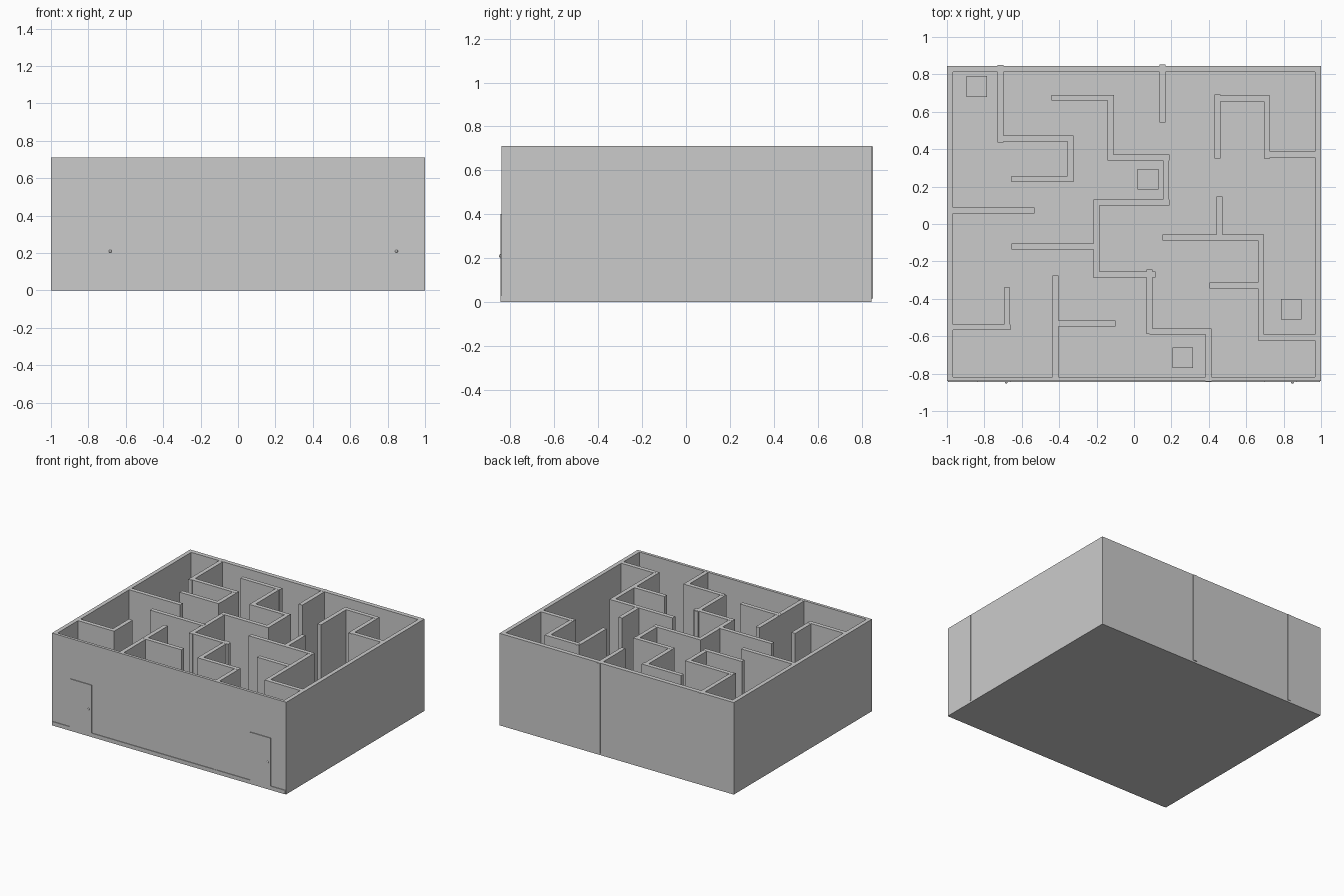
import bpy
import math

H = 0.71      # wall top
F = 0.03      # floor thickness
T = 0.032     # maze wall thickness


def box(name, x0, x1, y0, y1, z0, z1):
    bpy.ops.mesh.primitive_cube_add(size=1, location=((x0 + x1) / 2, (y0 + y1) / 2, (z0 + z1) / 2))
    ob = bpy.context.object
    ob.name = name
    ob.scale = (x1 - x0, y1 - y0, z1 - z0)
    bpy.ops.object.transform_apply(location=False, rotation=False, scale=True)
    return ob


# Floor slab, its front edge shows as a plinth
box("floor", -0.995, 0.995, -0.845, 0.84, 0, F)

# Outer walls
box("left_wall", -1, -0.968, -0.84, 0.845, 0, H)
box("right_wall", 0.968, 1, -0.84, 0.845, 0, H)
box("back_wall", -0.998, 0.998, 0.812, 0.846, 0, H)
box("front_wall", -0.998, 0.998, -0.84, -0.818, F, H)

# Maze walls running along x: (start, end, y centre)
for x0, x1, y in [
    (-0.726, -0.324, 0.458), (-0.656, -0.324, 0.241), (-0.442, -0.106, 0.675),
    (-0.142, 0.19, 0.356), (-0.217, 0.19, 0.115), (-0.656, -0.206, -0.12),
    (-0.217, 0.115, -0.27), (0.083, 0.415, -0.576), (0.442, 0.726, 0.672),
    (0.699, 0.999, 0.372), (-0.98, -0.533, 0.072), (-0.98, -0.661, -0.552),
    (-0.425, -0.099, -0.533), (0.153, 0.694, -0.072), (0.404, 0.667, -0.329),
    (0.683, 1.001, -0.608),
]:
    box("maze_wall_x", x0, x1, y - T / 2, y + T / 2, F / 2, H)

# Maze walls running along y: (start, end, x centre)
for y0, y1, x in [
    (0.437, 0.85, -0.715), (0.233, 0.458, -0.34), (0.351, 0.69, -0.126),
    (0.1, 0.356, 0.172), (-0.29, 0.131, -0.201), (-0.587, -0.244, 0.083),
    (-0.842, -0.56, 0.399), (0.544, 0.852, 0.153), (0.351, 0.692, 0.447),
    (0.351, 0.688, 0.71), (-0.565, -0.34, -0.678), (-0.83, -0.276, -0.42),
    (-0.088, 0.147, 0.458), (-0.624, -0.06, 0.678),
]:
    box("maze_wall_y", x - T / 2, x + T / 2, y0, y1, F / 2, H - 0.001)

# Small blocks standing in the maze
for x, y in [(-0.84, 0.735), (0.075, 0.24), (0.84, -0.455), (0.26, -0.715)]:
    box("block", x - 0.055, x + 0.055, y - 0.055, y + 0.055, F, F + 0.11)

# Two front doors with round knobs
for x0, x1 in [(-0.84, -0.66), (0.695, 0.87)]:
    box("door", x0, x1, -0.846, -0.835, F, 0.4)
    bpy.ops.mesh.primitive_uv_sphere_add(segments=16, ring_count=8, radius=0.008,
                                         location=(x1 - 0.023, -0.845, 0.21))
    bpy.context.object.name = "door_knob"
    bpy.ops.object.shade_smooth_by_angle(angle=math.radians(40))
